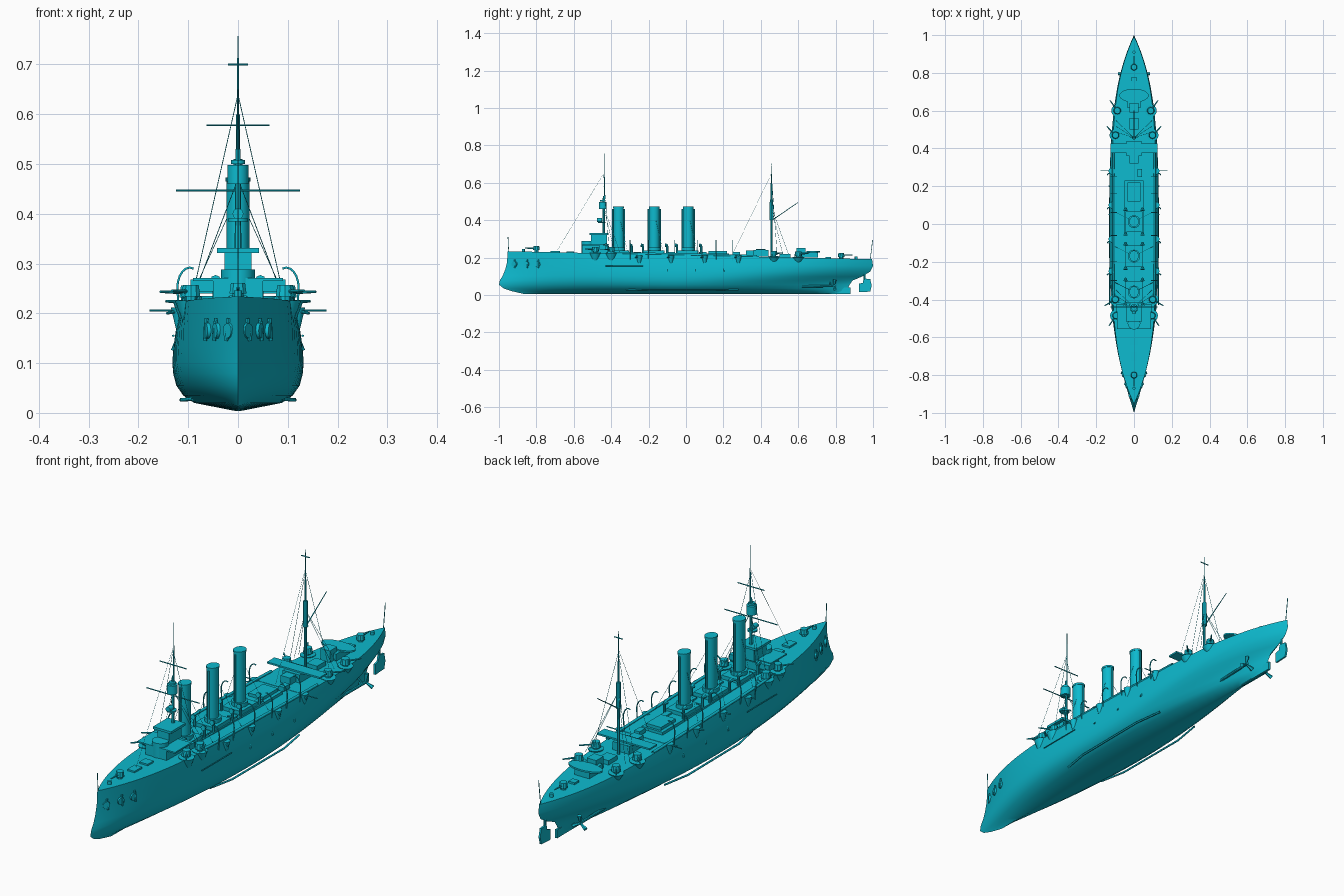
import bpy, bmesh, math
from mathutils import Vector

cube = bpy.data.objects.get("Cube")
if cube:
    bpy.data.objects.remove(cube, do_unlink=True)

mat = bpy.data.materials.new("cyan paint")
mat.use_nodes = True
CYAN = (0.004, 0.49, 0.62, 1)
mat.diffuse_color = CYAN
mat.node_tree.nodes["Principled BSDF"].inputs["Base Color"].default_value = CYAN


def finish(name, bm, smooth=False):
    bmesh.ops.remove_doubles(bm, verts=bm.verts, dist=1e-5)
    bmesh.ops.recalc_face_normals(bm, faces=bm.faces)
    me = bpy.data.meshes.new(name)
    bm.to_mesh(me)
    bm.free()
    me.materials.append(mat)
    ob = bpy.data.objects.new(name, me)
    bpy.context.collection.objects.link(ob)
    if smooth:
        bpy.ops.object.select_all(action='DESELECT')
        ob.select_set(True)
        bpy.context.view_layer.objects.active = ob
        bpy.ops.object.shade_smooth_by_angle(angle=math.radians(35))
    return ob


def box(name, loc, size):
    bm = bmesh.new()
    bmesh.ops.create_cube(bm, size=1)
    for v in bm.verts:
        v.co = Vector(a * b + c for a, b, c in zip(v.co, size, loc))
    return finish(name, bm)


def rod(name, a, b, r1, r2=None, n=8, sx=1):
    """Tapered cylinder from a to b; sx squeezes it across the ship."""
    a, b = Vector(a), Vector(b)
    bm = bmesh.new()
    bmesh.ops.create_cone(bm, cap_ends=True, segments=n, radius1=r1,
                          radius2=r1 if r2 is None else r2, depth=(b - a).length)
    q = Vector((0, 0, 1)).rotation_difference(b - a)
    for v in bm.verts:
        p = q @ v.co
        v.co = Vector((p.x * sx, p.y, p.z)) + (a + b) / 2
    return finish(name, bm, n > 6)


def disc(name, x, y, z, r, h, n=16, sx=1):
    return rod(name, (x, y, z), (x, y, z + h), r, n=n, sx=sx)


def path(name, pts, r):
    cu = bpy.data.curves.new(name, 'CURVE')
    cu.dimensions = '3D'
    cu.bevel_depth, cu.bevel_resolution = r, 1
    sp = cu.splines.new('POLY')
    sp.points.add(len(pts) - 1)
    for p, c in zip(sp.points, pts):
        p.co = (*c, 1)
    cu.materials.append(mat)
    ob = bpy.data.objects.new(name, cu)
    bpy.context.collection.objects.link(ob)


def plate(name, outline, thick):
    """Flat centreline plate from (y, z) outline."""
    bm = bmesh.new()
    f = bm.faces.new([bm.verts.new((-thick / 2, y, z)) for y, z in outline])
    g = bmesh.ops.extrude_face_region(bm, geom=[f])
    for v in g["geom"]:
        if isinstance(v, bmesh.types.BMVert):
            v.co.x += thick
    return finish(name, bm)


def deck(y):
    return 0.213 - 0.022 * y


def edge(y):
    return 0.115 * (1 - abs((y - 0.02) / 0.975) ** 4)


# Hull lofted from waterlines: height, bow y, stern y, half beam, bow and stern fullness
LEVELS = [(0.004, -0.86, 0.86, 0.006, 4, 4), (0.02, -0.93, 0.86, 0.088, 1.8, 1.6),
          (0.035, -0.975, 0.865, 0.11, 2, 1.8), (0.055, -1.0, 0.875, 0.124, 2.2, 2),
          (0.078, -0.995, 0.89, 0.13, 2.5, 2.4), (0.1, -0.98, 0.94, 0.132, 2.8, 2.8),
          (0.13, -0.967, 0.985, 0.13, 3.1, 3.3), (0.165, -0.957, 1.0, 0.125, 3.5, 3.7),
          (0.213, -0.953, 0.995, 0.115, 4, 4)]
N = 48
bm = bmesh.new()
rows = []
for z, yf, ya, w, pf, pa in LEVELS:
    row = []
    for i in range(N + 1):
        u = -math.cos(math.pi * i / N)
        y = (yf + ya) / 2 + u * (ya - yf) / 2
        half = w * (1 - abs(u) ** (pf if u < 0 else pa))
        zz = z - 0.022 * y * (z / 0.213) ** 3
        row.append([bm.verts.new((s * half, y, zz)) for s in (-1, 1)])
    rows.append(row)
for i in range(N):
    for lo, hi in zip(rows, rows[1:]):
        for s in (0, 1):
            bm.faces.new((lo[i][s], lo[i + 1][s], hi[i + 1][s], hi[i][s]))
    for r in (rows[0], rows[-1]):
        bm.faces.new((r[i][0], r[i + 1][0], r[i + 1][1], r[i][1]))
finish("hull", bm, True)

# Rudder and stern frame
plate("rudder", [(0.925, 0.015), (0.985, 0.018), (0.993, 0.05), (0.985, 0.085),
                 (0.95, 0.088), (0.945, 0.065), (0.925, 0.06)], 0.008)
rod("rudder_post", (0, 0.955, 0.08), (0, 0.955, 0.13), 0.005)
plate("keel_skeg", [(0.7, 0.004), (0.88, 0.004), (0.88, 0.04), (0.7, 0.04)], 0.01)

# Funnels with rims, casings and steam pipes
for k, y in enumerate((-0.36, -0.17, 0.012)):
    disc("funnel", 0, y, 0.21, 0.027, 0.262, 24, 0.85)
    disc("funnel_rim", 0, y, 0.465, 0.029, 0.008, 24, 0.85)
    disc("funnel_collar", 0, y, 0.21, 0.034, 0.045, 24, 0.95)
    box("funnel_casing", (0, y, 0.223), (0.09, 0.11, 0.03))
    for s in (-1, 1):
        rod("steam_pipe", (0, y + s * 0.031, 0.21), (0, y + s * 0.031, 0.46), 0.004, n=6)
        path("funnel_stay", [(0, y, 0.44), (s * 0.1, y + 0.05, 0.22)], 0.0006)
        # Cowl ventilators beside each funnel
        for d in (-0.06, 0.07):
            rod("ventilator_trunk", (s * 0.045, y + d, 0.21), (s * 0.045, y + d, 0.262), 0.006)
            rod("ventilator_cowl", (s * 0.045, y + d + 0.004, 0.264),
                (s * 0.045, y + d - 0.012, 0.266), 0.006, 0.011)

# Midship deckhouses and skylights
box("engine_casing", (0, 0.17, 0.222), (0.07, 0.1, 0.026))
box("skylight", (0, 0.35, 0.222), (0.045, 0.06, 0.03))
box("midship_house", (0, -0.08, 0.216), (0.1, 0.62, 0.012))
for y in (-0.26, -0.08, 0.09, 0.27):
    box("hatch", (0.03, y, 0.22), (0.025, 0.04, 0.018))

# Forward bridge
box("bridge_house", (0, -0.49, 0.243), (0.1, 0.13, 0.045))
disc("conning_tower", 0, -0.525, 0.22, 0.034, 0.068)
box("bridge_deck", (0, -0.5, 0.268), (0.18, 0.11, 0.006))
box("bridge_wing", (0, -0.445, 0.256), (0.19, 0.035, 0.024))
box("chart_house", (0, -0.465, 0.297), (0.055, 0.085, 0.055))
box("upper_bridge", (0, -0.465, 0.326), (0.085, 0.1, 0.01))

# After bridge and platforms
box("after_house", (0, 0.4, 0.222), (0.08, 0.08, 0.035))
box("after_bridge", (0, 0.4, 0.243), (0.25, 0.05, 0.007))
disc("after_platform", 0, 0.68, 0.228, 0.036, 0.007, 24, 2.15)
box("after_cabin", (0, 0.66, 0.215), (0.07, 0.09, 0.03))
box("after_companion", (0, 0.615, 0.225), (0.045, 0.05, 0.05))
box("after_hatch", (0, 0.53, 0.21), (0.05, 0.06, 0.02))

# Foremast with fighting top and yards
rod("foremast", (0, -0.44, 0.2), (0, -0.44, 0.53), 0.008, 0.005)
rod("fore_topmast", (0, -0.435, 0.5), (0, -0.435, 0.757), 0.003, 0.0012)
disc("fighting_top", 0, -0.445, 0.46, 0.021, 0.038)
disc("fighting_top_roof", 0, -0.445, 0.5, 0.014, 0.008)
disc("searchlight_platform", 0, -0.45, 0.385, 0.02, 0.006)
rod("searchlight", (0, -0.475, 0.4), (0, -0.45, 0.4), 0.011, n=12)
# Mainmast with gaff
rod("mainmast", (0, 0.457, 0.2), (0, 0.457, 0.6), 0.006, 0.004)
rod("mainmast_sleeve", (0, 0.457, 0.4), (0, 0.457, 0.51), 0.011, 0.009)
rod("main_topmast", (0, 0.457, 0.55), (0, 0.457, 0.73), 0.002, 0.001)
rod("gaff", (0, 0.46, 0.4), (0, 0.6, 0.495), 0.0025, 0.0015)
for name, y, z, w in (("fore_yard", -0.44, 0.447, 0.125), ("upper_fore_yard", -0.44, 0.578, 0.063),
                      ("main_yard", 0.457, 0.7, 0.02), ("boat_boom", 0.282, 0.206, 0.178)):
    rod(name, (-w, y, z), (w, y, z), 0.0022, n=6)
# Rigging and flagstaffs
path("fore_stay", [(0, -0.44, 0.65), (0, -0.69, 0.235)], 0.0006)
path("main_stay", [(0, 0.457, 0.65), (0, 0.25, 0.22)], 0.0006)
for s in (-1, 1):
    for y, top in ((-0.44, 0.64), (0.457, 0.64)):
        for d, h in ((0.03, top), (0.06, 0.47), (0.09, 0.47)):
            path("shroud", [(0, y, h), (s * 0.095, y + d, 0.22)], 0.0008)
rod("jackstaff", (0, -0.948, 0.23), (0, -0.952, 0.31), 0.0016, n=6)
rod("ensign_staff", (0, 0.985, 0.19), (0, 0.998, 0.295), 0.0016, n=6)


def gun(x, y, z, dx, dy, size=1.0):
    """Pedestal, shield and barrel pointing along (dx, dy)."""
    d = Vector((dx, dy, 0)).normalized()
    p = Vector((x, y, z))
    up = Vector((0, 0, 0.018 * size))
    rod("gun_pedestal", p - up * 0.3, p + up, 0.011 * size)
    rod("gun_shield", p + up * 0.5, p + up * 1.7, 0.018 * size, 0.015 * size, 10)
    rod("gun_barrel", p + up, p + up * 1.1 + d * 0.06 * size, 0.004 * size, 0.0025 * size)


# Main guns fore and aft, then broadside guns on sponsons
gun(0, -0.8, deck(-0.8), 0, -1)
gun(0, 0.83, deck(0.83), 0, 1)
for s in (-1, 1):
    for y, dy in ((-0.485, -1), (-0.4, -0.4), (0.47, 0.7), (0.6, 1)):
        x = s * (edge(y) - 0.012)
        rod("sponson", (x * 0.97, y, 0.165), (x, y, deck(y) + 0.003), 0.012, 0.032, 16)
        gun(x, y, deck(y), s * 0.7, dy, 1.1)
    for y in (-0.25, -0.08, 0.1, 0.28):
        x = s * 0.117
        rod("casemate", (x, y, 0.17), (x, y, 0.212), 0.008, 0.018, 12)
        rod("casemate_gun", (x, y, 0.205), (s * 0.143, y - 0.02, 0.2), 0.004, 0.0025)

    # Bulwark rail, davits and slender ship's boats
    ys = [-0.42 + 0.08 * i for i in range(11)]
    path("bulwark", [(s * (edge(y) - 0.004), y, deck(y) + 0.004) for y in ys], 0.006)
    for y in (-0.3, -0.2, -0.06, 0.06, 0.16, 0.25):
        arc = [math.radians(18 * i) for i in range(7)]
        path("davit", [(s * 0.117, y, 0.18), (s * 0.122, y, 0.25)] +
             [(s * (0.097 + 0.025 * math.cos(a)), y, 0.25 + 0.042 * math.sin(a)) for a in arc],
             0.0024)
    # Net boom and lower fittings on the side
    rod("net_boom", (s * 0.13, -0.43, 0.155), (s * 0.13, -0.23, 0.155), 0.0025, n=6)
    for y in (-0.1, 0.05, 0.2):
        rod("scuttle_chute", (s * 0.12, y, 0.15), (s * 0.13, y, 0.125), 0.005)
    # Bow anchors and hawse discs
    for y in (-0.915, -0.85, -0.79):
        x = s * edge(y)
        rod("hawse_disc", (x * 0.75, y, 0.165), (x * 1.02 + s * 0.004, y - 0.006, 0.165), 0.017, 0.015, 14)
        rod("anchor_shank", (x * 1.05, y, 0.19), (x + s * 0.006, y, 0.145), 0.004)
    # Bilge keel, shaft, strut and propeller
    path("bilge_keel", [(s * 0.09, -0.32, 0.028), (s * 0.112, -0.2, 0.026),
                        (s * 0.114, 0.15, 0.026), (s * 0.094, 0.28, 0.028)], 0.004)
    rod("propeller_shaft", (s * 0.045, 0.5, 0.045), (s * 0.052, 0.8, 0.048), 0.006)
    rod("shaft_strut", (s * 0.052, 0.77, 0.048), (s * 0.01, 0.77, 0.085), 0.004)
    hub = Vector((s * 0.052, 0.79, 0.048))
    for k in range(3):
        a = math.radians(90 + 120 * k)
        tip = hub + Vector((math.cos(a) * 0.034, 0.006, math.sin(a) * 0.034))
        rod("propeller_blade", hub, tip, 0.004, 0.009, 6)

# Foredeck and quarterdeck fittings
box("capstan_base", (0, -0.7, deck(-0.7)), (0.035, 0.05, 0.014))
disc("capstan", 0, -0.87, deck(-0.87), 0.008, 0.014)
box("breakwater_hatch", (0, -0.62, deck(-0.62)), (0.04, 0.04, 0.014))
box("stern_hatch", (0, 0.76, deck(0.76)), (0.03, 0.03, 0.016))
disc("stern_capstan", 0, 0.91, deck(0.91), 0.008, 0.014)
